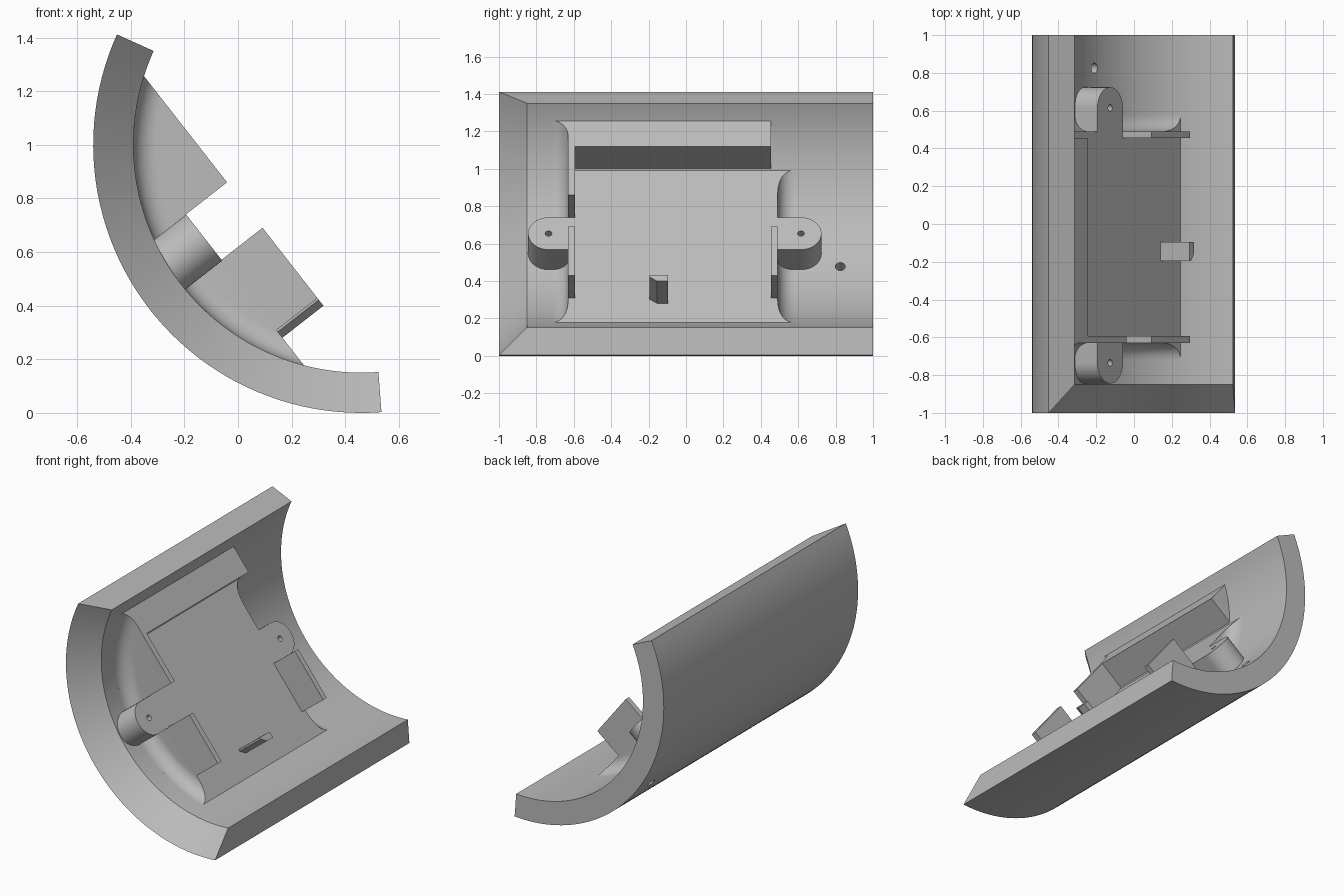
import bpy, bmesh, math
from mathutils import Matrix, Vector

cube = bpy.data.objects.get("Cube")
if cube:
    bpy.data.objects.remove(cube, do_unlink=True)

# One plain grey plastic
grey = bpy.data.materials.new("grey_plastic")
grey.use_nodes = True
colour = (0.5, 0.5, 0.5, 1)
grey.diffuse_color = colour
grey.node_tree.nodes["Principled BSDF"].inputs["Base Color"].default_value = colour

# Local frame: x = depth from the curve's axis, y = length, z = across the curve
TILT = math.radians(38)
c, s = math.cos(TILT), math.sin(TILT)
FRAME = Matrix(((-c, 0, s, 0.46), (0, 1, 0, 0), (-s, 0, -c, 1.0), (0, 0, 0, 1)))

FLOOR, RIM = 0.675, 0.481       # depth of the pocket floor and of the raised walls
INNER, OUTER = 0.85, 1.0        # shell radii
FRONT, BACK = -0.63, 0.49       # ends of the pocket
FILLET = 0.085


def finish(name, bm):
    bmesh.ops.recalc_face_normals(bm, faces=bm.faces[:])
    bm.transform(FRAME)
    mesh = bpy.data.meshes.new(name)
    bm.to_mesh(mesh)
    bm.free()
    mesh.materials.append(grey)
    obj = bpy.data.objects.new(name, mesh)
    bpy.context.collection.objects.link(obj)
    return obj


def skin(rings):
    """Solid through a list of matching closed rings, capped at both ends."""
    bm = bmesh.new()
    loops = [[bm.verts.new(p) for p in ring] for ring in rings]
    n = len(loops[0])
    for a, b in zip(loops, loops[1:]):
        for i in range(n):
            bm.faces.new((a[i], a[(i + 1) % n], b[(i + 1) % n], b[i]))
    bm.faces.new(loops[0])
    bm.faces.new(loops[-1])
    return bm


def revolve(profile, start, end, steps=48):
    """Sweep a (radius, y) profile about the axis of the curve."""
    angles = [math.radians(start + (end - start) * i / steps) for i in range(steps + 1)]
    return skin([[(r * math.cos(a), y, r * math.sin(a)) for r, y in profile] for a in angles])


def prism(name, profile, top, bottom):
    """Extrude a (y, across) profile between two depths."""
    return finish(name, skin([[(d, y, v) for y, v in profile] for d in (top, bottom)]))


def block(name, y0, y1, v0, v1, top, bottom):
    return prism(name, [(y0, v0), (y1, v0), (y1, v1), (y0, v1)], top, bottom)


def cut(bm, point, normal):
    """Remove what lies on the normal's side of a plane and close the cut."""
    geom = bm.verts[:] + bm.edges[:] + bm.faces[:]
    res = bmesh.ops.bisect_plane(bm, geom=geom, plane_co=Vector(point),
                                 plane_no=Vector(normal), clear_outer=True)
    edges = [e for e in res["geom_cut"] if isinstance(e, bmesh.types.BMEdge)]
    bmesh.ops.edgeloop_fill(bm, edges=edges)


def circle(y, v, radius, start=0, sweep=360, n=32):
    count = n if sweep == 360 else n + 1
    angles = [math.radians(start + sweep * i / n) for i in range(count)]
    return [(y + radius * math.cos(a), v + radius * math.sin(a)) for a in angles]


def drill(obj, y, v, radius, top, bottom):
    cutter = prism("hole_cutter", circle(y, v, radius, n=20), top, bottom)
    cutter.hide_render = True
    mod = obj.modifiers.new("hole", 'BOOLEAN')
    mod.operation, mod.solver, mod.object = 'DIFFERENCE', 'EXACT', cutter
    bpy.context.view_layer.objects.active = obj
    bpy.ops.object.modifier_apply(modifier=mod.name)
    bpy.data.objects.remove(cutter, do_unlink=True)


def smooth(obj):
    bpy.ops.object.select_all(action='DESELECT')
    obj.select_set(True)
    bpy.context.view_layer.objects.active = obj
    bpy.ops.object.shade_smooth_by_angle(angle=math.radians(25))


# Curved shell with a bevelled front end and one small through hole
shell = finish("curved_shell", revolve(
    [(OUTER, -1), (OUTER, 1), (INNER, 1), (INNER, -0.85)], -62.3, 56.3))
drill(shell, 0.825, 0, 0.027, 0.7, 1.1)

# Pocket body: end walls flare into the shell through a fillet
flare = [(math.radians(90 * i / 10)) for i in range(11)]
curve = [(INNER - FILLET + FILLET * math.sin(a), FILLET - FILLET * math.cos(a)) for a in flare]
body = ([(0.4, FRONT)] + [(r, FRONT - out) for r, out in curve] + [(0.9, FRONT - FILLET)]
        + [(0.9, BACK + FILLET)] + [(r, BACK + out) for r, out in reversed(curve)] + [(0.4, BACK)])

bm = revolve(body, -58, 58)
cut(bm, (FLOOR, 0, 0), (-1, 0, 0))
pocket_floor = finish("pocket_floor", bm)

# Tall front wall on the upper half
bm = revolve(body, -58, 58)
cut(bm, (RIM, 0, 0), (-1, 0, 0))
cut(bm, (0, 0, -0.198), (0, 0, 1))
cut(bm, (0, -0.593, 0), (0, 1, 0))
upper_wall = finish("upper_front_wall", bm)

# Upper ledge and the two lower side walls
block("upper_ledge", -0.593, 0.455, -0.70, -0.525, RIM, 0.70)
block("lower_front_wall", FRONT, -0.593, 0.017, 0.35, RIM, 0.69)
block("lower_back_wall", 0.455, BACK, 0.017, 0.35, RIM, 0.69)

# Latch tab with a chamfered front corner
prism("latch_tab", [(-0.195, 0.346), (-0.095, 0.346), (-0.095, 0.386),
                    (-0.155, 0.386), (-0.195, 0.358)], RIM, 0.69)

# Round-ended screw bosses at both ends
for name, y, wall, start in (("front_screw_boss", -0.735, FRONT, 90),
                             ("back_screw_boss", 0.615, BACK, -90)):
    v, radius = -0.088, 0.109
    side = 1 if start == 90 else -1
    outline = circle(y, v, radius, start, 180) + [(wall, v - side * radius),
                                                  (wall, v + side * radius)]
    boss = prism(name, outline, FLOOR, 0.88)
    drill(boss, y, v, 0.018, 0.6, 0.82)
    smooth(boss)

for obj in (shell, pocket_floor, upper_wall):
    smooth(obj)
